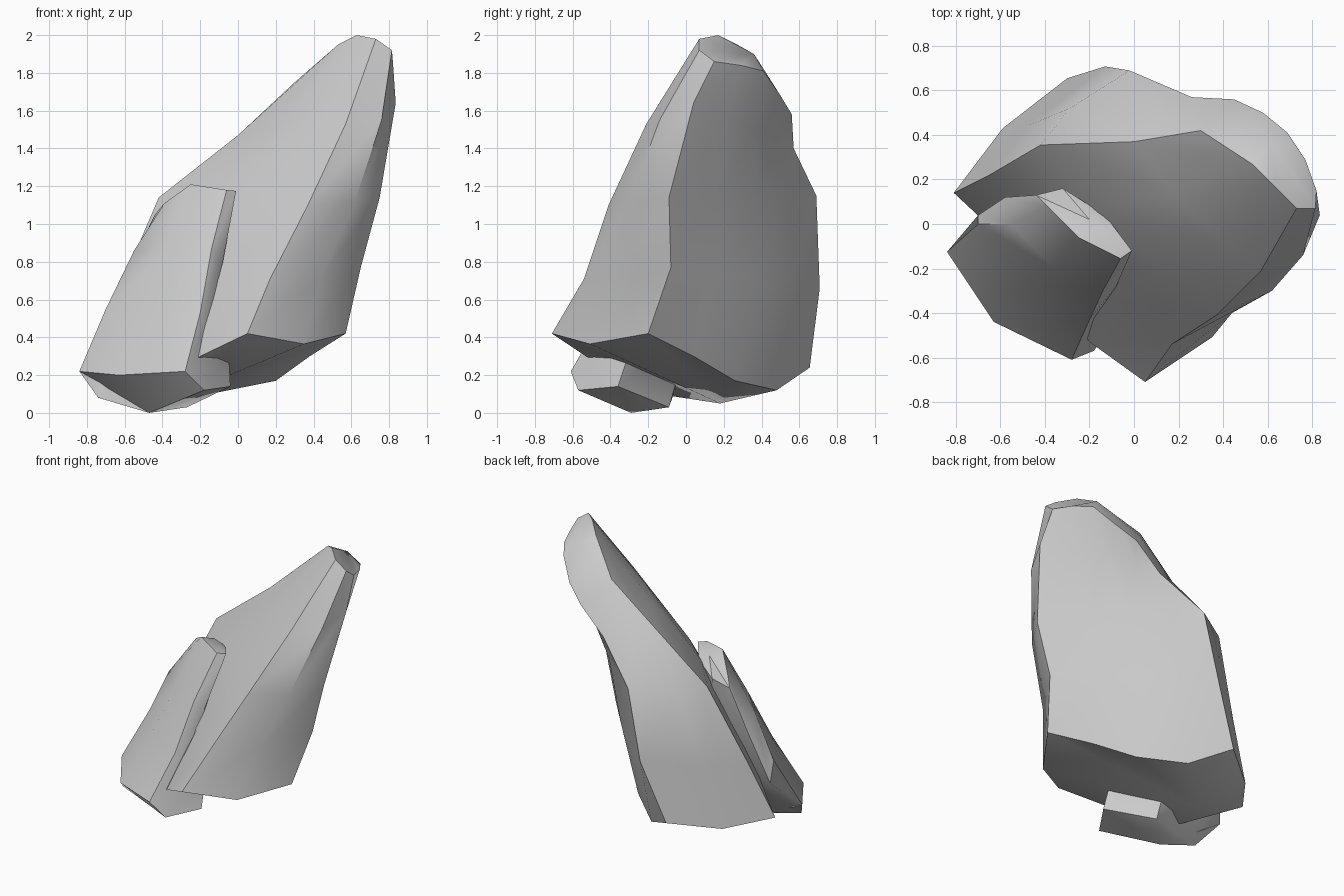
import bpy, bmesh, math
from mathutils import Vector

def between(a, b, t, bulge, bottom, top):
    """Column blended between two edge columns, with its own end points."""
    out = [Vector(bottom)]
    for p, q in list(zip(a, b))[1:-1]:
        out.append(Vector(p).lerp(Vector(q), t) + Vector(bulge))
    return out + [Vector(top)]

def rock(name, columns, base, peak, angle=44):
    """Skin neighbouring columns (counter-clockwise) and close both ends with fans."""
    bm = bmesh.new()
    grid = [[bm.verts.new(p) for p in col] for col in columns]
    low, high = bm.verts.new(base), bm.verts.new(peak)
    for i, a in enumerate(grid):
        b = grid[(i + 1) % len(grid)]
        for k in range(len(a) - 1):
            bm.faces.new((a[k], b[k], b[k + 1], a[k + 1]))
        bm.faces.new((low, b[0], a[0]))
        bm.faces.new((high, a[-1], b[-1]))
    bmesh.ops.recalc_face_normals(bm, faces=bm.faces)
    me = bpy.data.meshes.new(name)
    bm.to_mesh(me)
    bm.free()
    ob = bpy.data.objects.new(name, me)
    bpy.context.collection.objects.link(ob)
    bpy.context.view_layer.objects.active = ob
    ob.select_set(True)
    bpy.ops.object.shade_smooth_by_angle(angle=math.radians(angle))
    ob.select_set(False)

# Large leaning rock: main edges from bottom to top
front = [(.05, -.71, .42), (.17, -.54, .71), (.37, -.41, 1.1), (.57, -.21, 1.53), (.73, .07, 1.98)]
side = [(.35, -.51, .365), (.44, -.40, .72), (.62, -.30, 1.12), (.76, -.14, 1.55), (.815, .07, 1.92)]
right = [(.57, -.2, .42), (.65, -.08, .77), (.75, -.09, 1.14), (.835, .04, 1.64), (.82, .15, 1.86)]
back = [(-.3, .655, .24), (-.13, .708, .66), (-.02, .69, 1.15), (.26, .57, 1.4), (.45, .56, 1.58)]
left = [(-.81, .14, .22), (-.65, .22, .6), (-.42, .355, 1.14), (0, .37, 1.47), (.3, .42, 1.75)]
rock("large_rock", [
    front, side, right,
    between(right, back, .3, (.02, .02, 0), (.38, .04, .30), (.77, .29, 1.84)),
    between(right, back, .55, (.03, .03, 0), (.2, .26, .17), (.69, .41, 1.81)),
    between(right, back, .8, (.02, .02, .02), (-.06, .48, .12), (.58, .50, 1.68)),
    back,
    between(back, left, .6, (-.03, .03, 0), (-.59, .43, .19), (.37, .5, 1.67)),
    left,
    between(left, front, .35, (-.02, -.03, .02), (-.5, -.15, .10), (.53, .27, 1.95)),
    between(left, front, .7, (-.01, -.03, .02), (-.2, -.53, .30), (.63, .17, 2.0)),
], (-.4, .18, .05), (.62, .36, 1.90))

# Small rock leaning against its front left
rock("small_rock", [
    [(-.84, -.125, .22), (-.70, 0, .55), (-.55, 0, .86), (-.39, .08, 1.11)],
    [(-.63, -.44, .20), (-.48, -.30, .55), (-.36, -.20, .87), (-.25, -.06, 1.21)],
    [(-.28, -.61, .22), (-.20, -.43, .53), (-.14, -.30, .87), (-.06, -.155, 1.18)],
    [(-.18, -.57, .12), (-.17, -.41, .45), (-.08, -.28, .80), (-.01, -.12, 1.175)],
    [(-.04, -.36, .14), (-.05, -.30, .32), (-.08, -.10, .80), (-.13, .04, 1.14)],
    [(-.27, -.09, .03), (-.30, .03, .45), (-.30, .11, .80), (-.32, .16, 1.10)],
    [(-.74, -.26, .08), (-.70, .04, .40), (-.58, .12, .76), (-.44, .13, 1.05)],
], (-.47, -.29, 0), (-.2, .02, 1.18))
